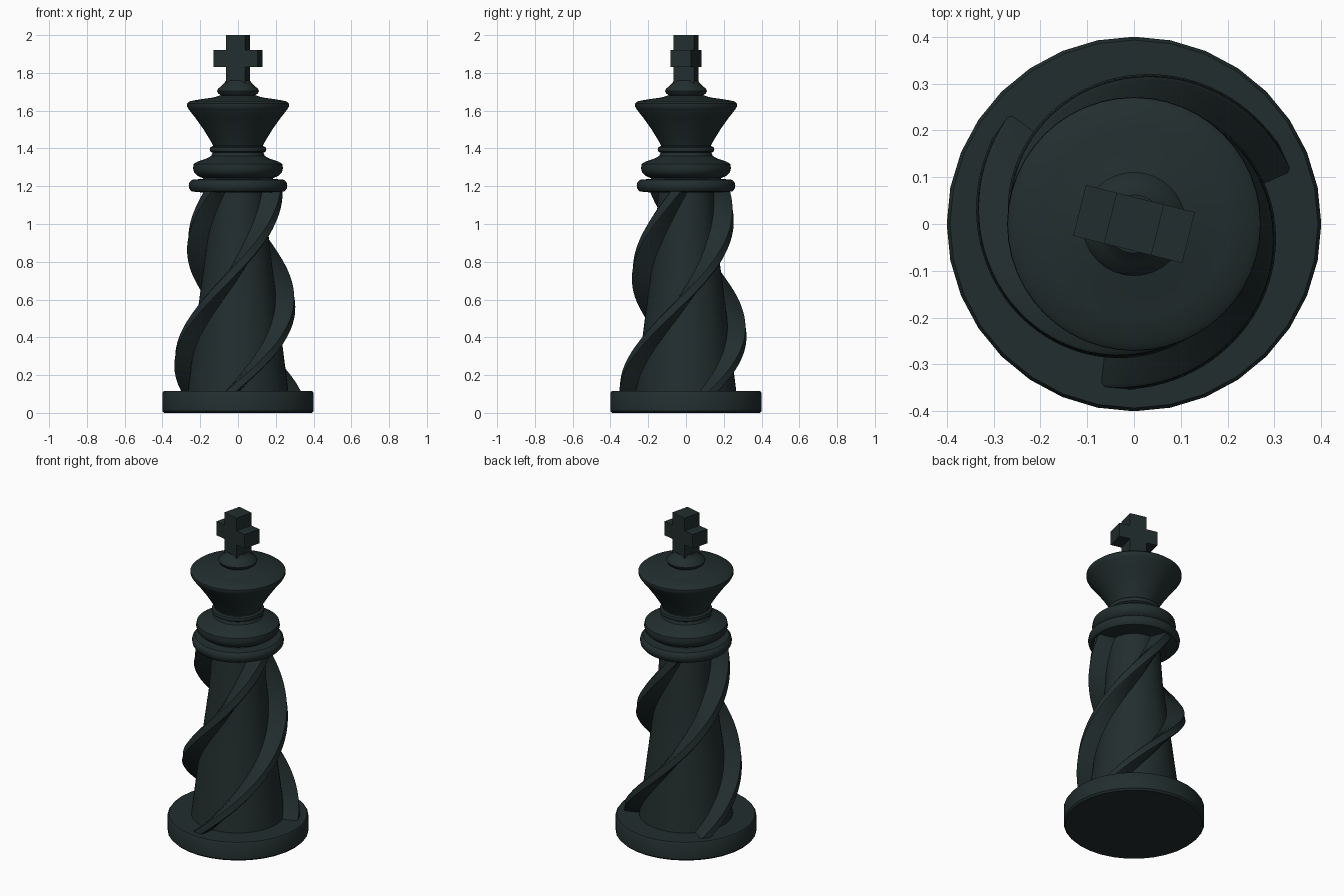
import bpy, bmesh, math
from mathutils import Matrix

if "Cube" in bpy.data.objects:
    bpy.data.objects.remove(bpy.data.objects["Cube"])

dark = bpy.data.materials.new("dark_green_black")
dark.diffuse_color = (0.016, 0.027, 0.027, 1)
dark.use_nodes = True
dark.node_tree.nodes["Principled BSDF"].inputs["Base Color"].default_value = dark.diffuse_color


def finish(name, bm, angle=35):
    bmesh.ops.recalc_face_normals(bm, faces=bm.faces)
    me = bpy.data.meshes.new(name)
    bm.to_mesh(me)
    bm.free()
    me.materials.append(dark)
    ob = bpy.data.objects.new(name, me)
    bpy.context.collection.objects.link(ob)
    bpy.ops.object.select_all(action='DESELECT')
    bpy.context.view_layer.objects.active = ob
    ob.select_set(True)
    bpy.ops.object.shade_smooth_by_angle(angle=math.radians(angle))
    return ob


def loft(bm, rings):
    """Skin closed rings of points and cap both ends."""
    rows = [[bm.verts.new(p) for p in ring] for ring in rings]
    n = len(rows[0])
    for a, b in zip(rows, rows[1:]):
        for i in range(n):
            j = (i + 1) % n
            bm.faces.new((a[i], a[j], b[j], b[i]))
    bm.faces.new(rows[0][::-1])
    bm.faces.new(rows[-1])


def lathe(name, profile, seg=32):
    bm = bmesh.new()
    loft(bm, [[(r * math.cos(math.tau * i / seg), r * math.sin(math.tau * i / seg), z)
               for i in range(seg)] for r, z in profile])
    return finish(name, bm)


# Turned parts, bottom to top
lathe("base", [(0.39, 0), (0.4, 0.01), (0.4, 0.105), (0.393, 0.115)])
lathe("column", [(0.268, 0.1), (0.205, 0.6), (0.165, 0.9), (0.145, 1.19)], 48)
lathe("collar_ring", [(0.2, 1.168), (0.245, 1.172), (0.258, 1.187), (0.261, 1.205),
                      (0.257, 1.222), (0.244, 1.234), (0.2, 1.238)], 48)
lathe("upper_collar", [(0.19, 1.23), (0.185, 1.243), (0.215, 1.255), (0.232, 1.272),
                       (0.238, 1.295), (0.234, 1.318), (0.215, 1.33), (0.17, 1.345),
                       (0.142, 1.36), (0.136, 1.375)], 48)
lathe("neck_ring", [(0.135, 1.365), (0.136, 1.378), (0.147, 1.384), (0.15, 1.395),
                    (0.147, 1.406), (0.135, 1.411), (0.13, 1.42)], 48)
lathe("crown", [(0.128, 1.405), (0.134, 1.42), (0.148, 1.445), (0.185, 1.505),
                (0.228, 1.565), (0.262, 1.608), (0.271, 1.625), (0.27, 1.638),
                (0.255, 1.65), (0.2, 1.66), (0.13, 1.67), (0.09, 1.682)], 48)
lathe("crown_knob", [(0.09, 1.665), (0.09, 1.68), (0.106, 1.692), (0.111, 1.705),
                     (0.104, 1.718), (0.085, 1.733), (0.07, 1.75), (0.062, 1.76)])

# Three spiral fins winding around the column
STEPS = 56
for k in range(3):
    rings = []
    for s in range(STEPS + 1):
        z = 0.1 + 1.085 * s / STEPS
        tip = 0.352 - 0.11 * (z - 0.12)
        ang = math.radians(-95 + 120 * k + 192 * (z - 0.12))
        c, sn = math.cos(ang), math.sin(ang)
        section = [(0.1, -0.045), (tip - 0.008, -0.034), (tip, -0.026),
                   (tip, 0.026), (tip - 0.008, 0.034), (0.1, 0.045)]
        rings.append([(r * c - t * sn, r * sn + t * c, z) for r, t in section])
    bm = bmesh.new()
    loft(bm, rings)
    finish(f"spiral_fin_{k + 1}", bm, 40)

# Cross on top: one extruded outline, turned slightly
a, p = 0.12, 0.052
outline = [(-p, 1.745), (p, 1.745), (p, 1.832), (a, 1.832), (a, 1.92), (p, 1.92),
           (p, 2.0), (-p, 2.0), (-p, 1.92), (-a, 1.92), (-a, 1.832), (-p, 1.832)]
bm = bmesh.new()
loft(bm, [[(x, y, z) for x, z in outline] for y in (-0.056, 0.056)])
bmesh.ops.rotate(bm, verts=bm.verts, matrix=Matrix.Rotation(math.radians(-14), 3, 'Z'))
finish("top_cross", bm)
